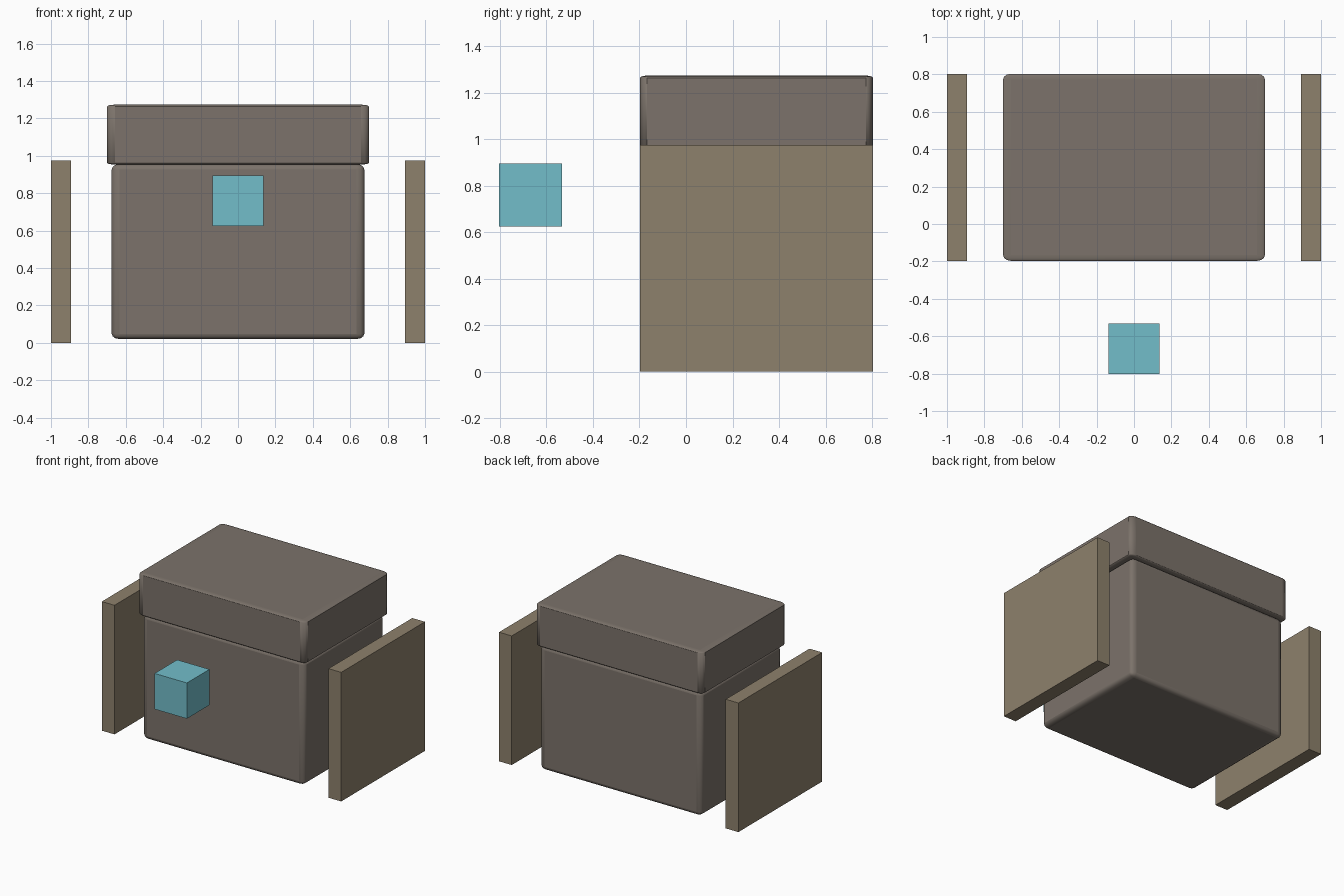
import bpy
import math

if "Cube" in bpy.data.objects:
    bpy.data.objects.remove(bpy.data.objects["Cube"])


def material(name, rgb):
    mat = bpy.data.materials.new(name)
    mat.diffuse_color = (*rgb, 1)
    mat.use_nodes = True
    mat.node_tree.nodes["Principled BSDF"].inputs["Base Color"].default_value = mat.diffuse_color
    return mat


stone = material("dark_taupe", (0.20, 0.17, 0.145))
wood = material("tan", (0.27, 0.22, 0.15))
teal = material("pale_teal", (0.17, 0.51, 0.59))


def box(name, size, center, mat, bevel=0):
    """Box of a given size; the bevel is stretched with the object scale."""
    bpy.ops.mesh.primitive_cube_add(size=1, location=center)
    ob = bpy.context.object
    ob.name = name
    ob.scale = size
    ob.data.materials.append(mat)
    if bevel:
        mod = ob.modifiers.new("rounded_edges", 'BEVEL')
        mod.width = bevel
        mod.segments = 3
        bpy.ops.object.shade_smooth_by_angle(angle=math.radians(35))
    return ob


DEPTH_CENTER = 0.303

# Chest body and its slightly wider lid
box("chest_body", (1.35, 0.96, 0.935), (0, DEPTH_CENTER, 0.4875), stone, 0.03)
box("chest_lid", (1.40, 1.0, 0.32), (0, DEPTH_CENTER, 1.113), stone, 0.03)

# Free-standing panels on both sides
for side, name in ((-1, "left_panel"), (1, "right_panel")):
    box(name, (0.106, 1.0, 0.975), (side * 0.947, DEPTH_CENTER, 0.4875), wood)

# Small cube floating in front
box("front_cube", (0.27, 0.27, 0.27), (0, -0.668, 0.76), teal)
